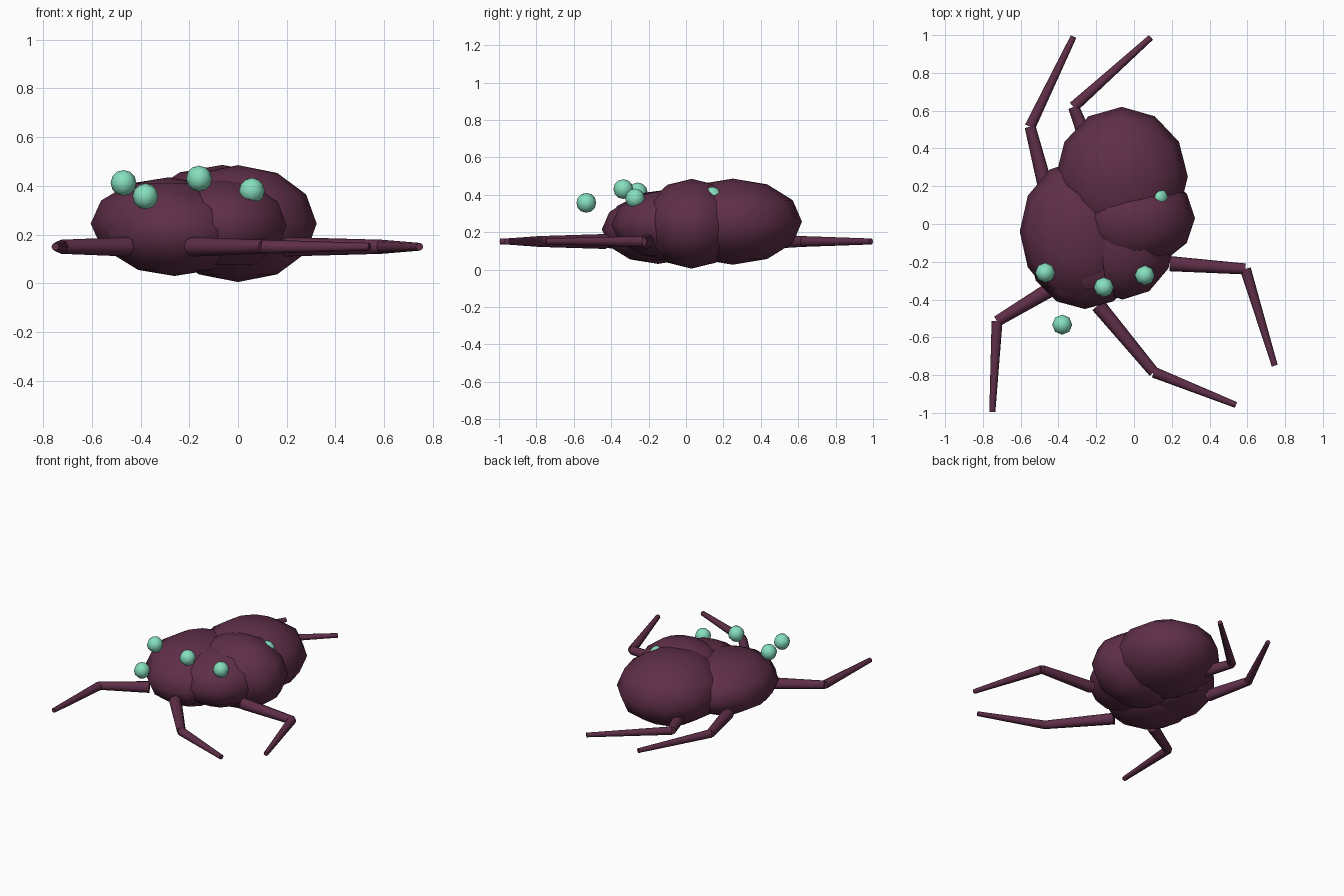
import bpy
import math
from mathutils import Vector

if "Cube" in bpy.data.objects:
    bpy.data.objects.remove(bpy.data.objects["Cube"])


def material(name, color):
    m = bpy.data.materials.new(name)
    m.diffuse_color = (*color, 1)
    m.use_nodes = True
    m.node_tree.nodes["Principled BSDF"].inputs["Base Color"].default_value = m.diffuse_color
    return m


SKIN = material("dark_plum", (0.115, 0.028, 0.065))
EYE = material("mint", (0.24, 0.74, 0.52))


def finish(name, mat):
    ob = bpy.context.object
    ob.name = name
    ob.data.materials.append(mat)
    bpy.ops.object.shade_smooth_by_angle(angle=math.radians(60))


def ball(name, centre, radii, segments, rings, mat):
    bpy.ops.mesh.primitive_uv_sphere_add(segments=segments, ring_count=rings,
                                         radius=1, location=centre)
    bpy.context.object.scale = radii
    bpy.ops.object.transform_apply(location=False, rotation=False, scale=True)
    finish(name, mat)


def limb(name, a, b, r1, r2):
    a, b = Vector((*a, 0.15)), Vector((*b, 0.15))
    d = b - a
    bpy.ops.mesh.primitive_cone_add(vertices=8, radius1=r1, radius2=r2,
                                    depth=d.length, location=(a + b) / 2,
                                    rotation=d.to_track_quat('Z', 'Y').to_euler())
    finish(name, SKIN)


# Overlapping low-poly body lobes
LOBES = {
    "middle": ((0.0, 0.03, 0.245), (0.323, 0.26, 0.24)),
    "back": ((-0.065, 0.25, 0.256), (0.35, 0.37, 0.23)),
    "left": ((-0.285, -0.04, 0.245), (0.32, 0.38, 0.19)),
    "front": ((-0.26, -0.15, 0.215), (0.30, 0.30, 0.185)),
    "front_right": ((-0.06, -0.07, 0.24), (0.28, 0.33, 0.19)),
}
for key, (centre, radii) in LOBES.items():
    ball("body_lobe_" + key, centre, radii, 12, 6, SKIN)

# Five eyes, one almost buried in the body
EYES = [(-0.47, -0.258, 0.412), (-0.38, -0.533, 0.357), (-0.16, -0.335, 0.43),
        (0.057, -0.272, 0.38), (0.13, 0.14, 0.39)]
for i, centre in enumerate(EYES, 1):
    ball(f"eye_{i}", centre, (0.053,) * 3, 8, 6, EYE)

# Five two-part legs lying flat: hip, knee, tip
LEGS = [
    ((0.19, -0.21), (0.59, -0.238), (0.745, -0.75)),
    ((-0.19, -0.43), (0.105, -0.785), (0.54, -0.958)),
    ((-0.45, -0.35), (-0.725, -0.515), (-0.75, -0.995)),
    ((-0.47, 0.20), (-0.55, 0.515), (-0.32, 0.992)),
    ((-0.25, 0.44), (-0.32, 0.62), (0.09, 0.988)),
]
for i, (hip, knee, tip) in enumerate(LEGS, 1):
    limb(f"upper_leg_{i}", hip, knee, 0.04, 0.029)
    limb(f"lower_leg_{i}", knee, tip, 0.029, 0.016)
